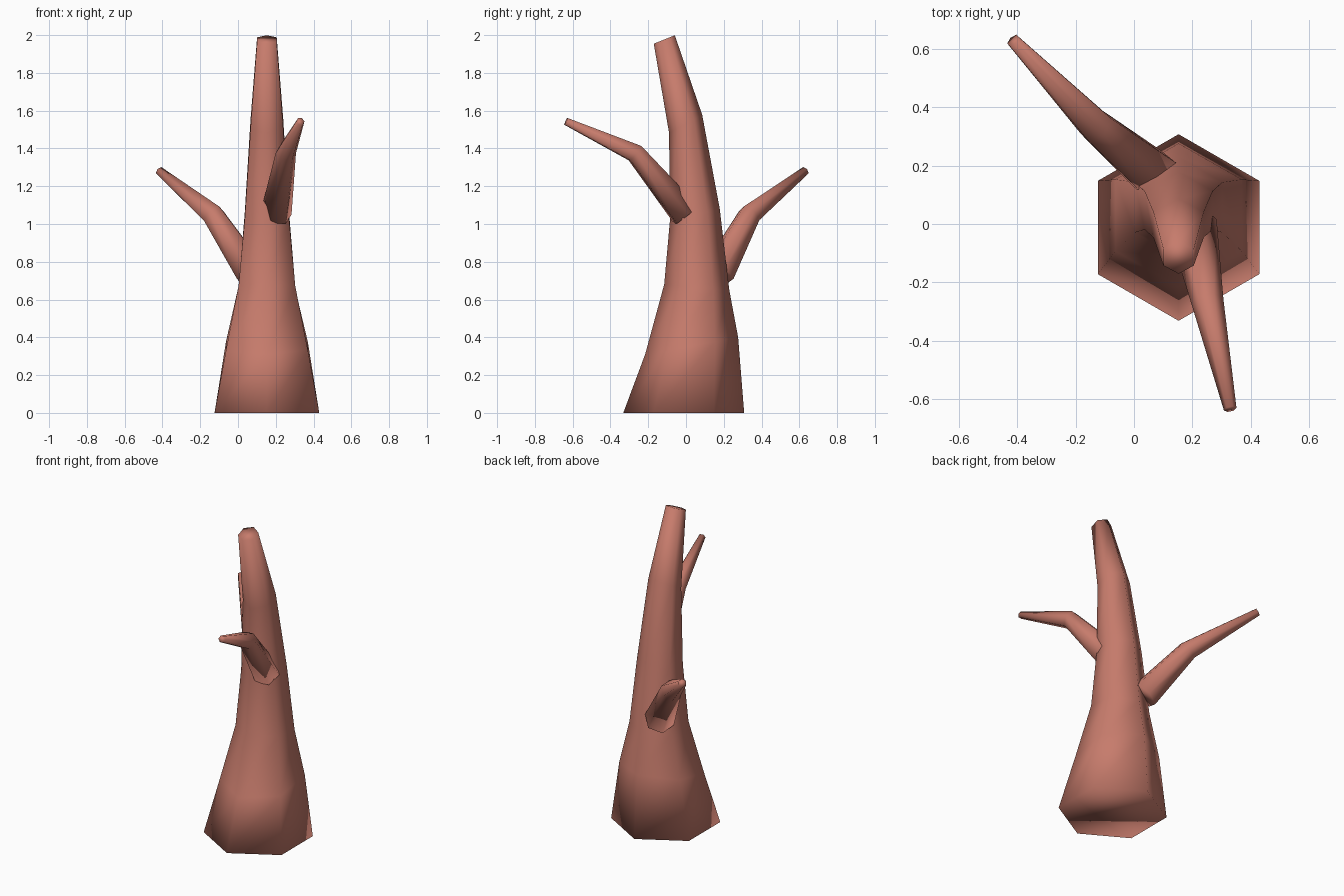
import bpy, bmesh, math
from mathutils import Vector

if "Cube" in bpy.data.objects:
    bpy.data.objects.remove(bpy.data.objects["Cube"])

bark = bpy.data.materials.new("reddish_bark")
bark.diffuse_color = (0.57, 0.2, 0.15, 1)
bark.use_nodes = True
bark.node_tree.nodes["Principled BSDF"].inputs["Base Color"].default_value = bark.diffuse_color
SIDES = 6


def tube(name, rings):
    """Six-sided capped tube; rings = (centre, radius, axis, first-corner direction)."""
    bm = bmesh.new()
    loops = []
    for centre, radius, axis, corner in rings:
        n = axis.normalized()
        u = (corner - n * corner.dot(n)).normalized()
        v = n.cross(u)
        loop = []
        for i in range(SIDES):
            a = 2 * math.pi * i / SIDES
            loop.append(bm.verts.new(centre + radius * (math.cos(a) * u + math.sin(a) * v)))
        loops.append(loop)
    for lo, hi in zip(loops, loops[1:]):
        for i in range(SIDES):
            j = (i + 1) % SIDES
            bm.faces.new((lo[i], lo[j], hi[j], hi[i]))
    bm.faces.new(loops[0][::-1])
    bm.faces.new(loops[-1])
    for f in bm.faces:
        f.smooth = True
    me = bpy.data.meshes.new(name)
    bm.to_mesh(me)
    bm.free()
    me.materials.append(bark)
    ob = bpy.data.objects.new(name, me)
    bpy.context.collection.objects.link(ob)
    return ob


def branch(name, points, radii, turn):
    """Bent branch: each ring stands across the averaged path direction."""
    pts = [Vector(p) for p in points]
    dirs = [(b - a).normalized() for a, b in zip(pts, pts[1:])]
    axes = [dirs[0]] + [a + b for a, b in zip(dirs, dirs[1:])] + [dirs[-1]]
    rings = []
    for p, r, ax in zip(pts, radii, axes):
        n = ax.normalized()
        down = Vector((0, 0, -1))
        u = (down - n * down.dot(n)).normalized()
        corner = math.cos(turn) * u + math.sin(turn) * n.cross(u)
        rings.append((p, r, ax, corner))
    return tube(name, rings)


# Trunk: y, z, radius, forward tilt of each ring
trunk = [(-0.012, 0.0, 0.32, 0.0), (0.03, 0.355, 0.25, 0.18),
         (0.057, 0.665, 0.173, -0.09), (0.047, 1.05, 0.135, 0.22),
         (-0.002, 1.53, 0.1, 0.55), (-0.115, 1.977, 0.06, 0.4)]
tube("trunk", [(Vector((0.153, y, z)), r, Vector((0, -t, 1)), Vector((0, 1, 0)))
               for y, z, r, t in trunk])

# Branches
branch("back_branch", [(0.07, 0.17, 0.74), (-0.13, 0.335, 1.045), (-0.415, 0.63, 1.28)],
       [0.09, 0.063, 0.025], 0)
branch("front_branch", [(0.2, 0.0, 1.05), (0.253, -0.27, 1.375), (0.33, -0.635, 1.543)],
       [0.085, 0.055, 0.022], math.pi / 6)
